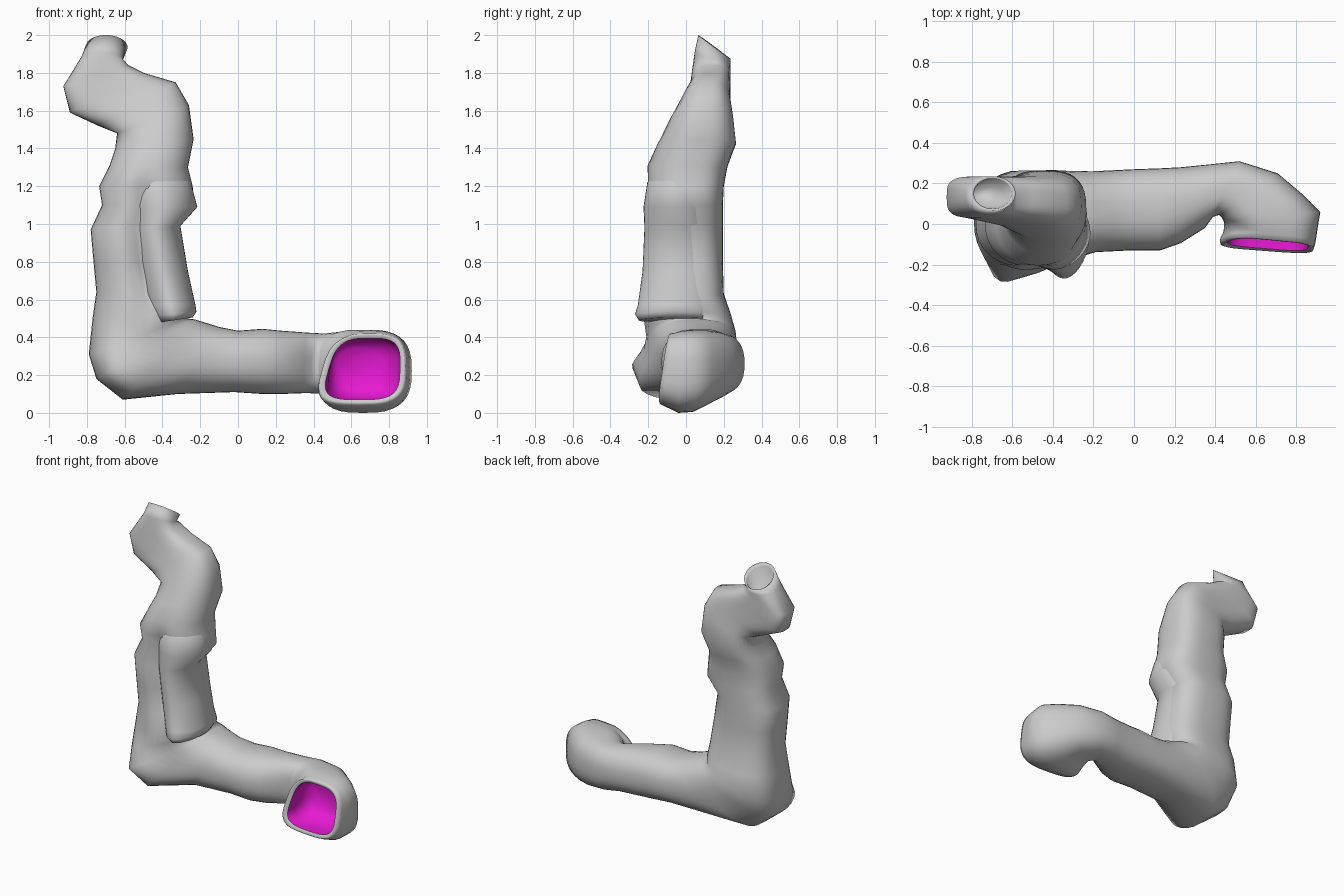
import bpy, bmesh, math
from mathutils import Vector

N = 36


def clamp(t):
    return max(0.0, min(1.0, t))


def side_ring(xl, zl, xr, zr, y0, y1, front=2.1, back=2.9, tilt=0.0):
    """Section given by two outline points of the front view and a depth range."""
    c = Vector(((xl + xr) / 2, (y0 + y1) / 2, (zl + zr) / 2))
    return c, Vector(((xr - xl) / 2, 0, (zr - zl) / 2)), Vector((0, (y1 - y0) / 2, tilt)), front, back


def plan_ring(xi, yi, xo, yo, z0, z1, power=2.8):
    """Section given by two outline points of the top view and a height range."""
    c = Vector(((xi + xo) / 2, (yi + yo) / 2, (z0 + z1) / 2))
    return c, Vector((0, 0, (z1 - z0) / 2)), Vector(((xo - xi) / 2, (yo - yi) / 2, 0)), power, power


def loft(name, rings, deform=None, caps=(True, True)):
    """Skin of superellipse sections; the two halves may differ in squareness."""
    bm = bmesh.new()
    loops = []
    for c, u, v, front, back in rings:
        loop = []
        for i in range(N):
            a = 2 * math.pi * i / N
            co, si = math.cos(a), math.sin(a)
            p = front if si < 0 else back
            q = c + u * math.copysign(abs(co) ** (2 / p), co) + v * math.copysign(abs(si) ** (2 / p), si)
            loop.append(bm.verts.new(deform(q) if deform else q))
        loops.append(loop)
    for a, b in zip(loops, loops[1:]):
        for i in range(N):
            j = (i + 1) % N
            bm.faces.new((a[i], a[j], b[j], b[i]))
    if caps[0]:
        bm.faces.new(loops[0][::-1])
    if caps[1]:
        bm.faces.new(loops[-1])
    bmesh.ops.recalc_face_normals(bm, faces=bm.faces)
    me = bpy.data.meshes.new(name)
    bm.to_mesh(me)
    bm.free()
    ob = bpy.data.objects.new(name, me)
    bpy.context.collection.objects.link(ob)
    for f in me.polygons:
        f.use_smooth = True
    return ob


def shape_arm(q):
    # crease down the front of the upright
    if q.y < 0 and 0.5 < q.z < 1.25:
        fade = clamp((q.z - 0.5) / 0.15) * clamp((1.25 - q.z) / 0.15)
        q.y += 0.07 * fade * math.exp(-((q.x + 0.48) / 0.06) ** 2)
    # low corner pushed forwards into a blunt point
    if q.x < -0.35:
        near = math.exp(-((q.x + 0.64) / 0.2) ** 2) * clamp((0.38 - q.z) / 0.16)
        q.y -= 0.15 * near * (0.45 + 0.55 * clamp((0.1 - q.y) / 0.2))
    return slant(q)


def slant(q):
    # cuff: inner edge leans outwards and the mouth leans back towards the top
    if q.x > 0.4:
        t = clamp((q.z - 0.06) / 0.34)
        q.x += (0.10 * t - 0.025) * clamp((0.04 - q.y) / 0.1) * clamp((0.9 - q.x) / 0.42)
        q.y += 0.05 * t * clamp((-0.02 - q.y) / 0.06)
    return q


# upright tube: tip opening, bent neck, column and elbow
tip = [
    (-0.81, 1.72, -0.64, 1.78, 0.09, 0.19, 2, 2, -0.02),
    (-0.79, 1.93, -0.605, 1.92, 0.075, 0.225, 2, 2, -0.055),
    (-0.805, 1.94, -0.585, 1.935, 0.065, 0.235, 2, 2, -0.063),
    (-0.83, 1.88, -0.61, 1.87, 0.045, 0.235, 2.3, 2.3, -0.03),
    (-0.925, 1.73, -0.58, 1.84, 0.03, 0.235, 3.6, 3.6),
    (-0.89, 1.59, -0.50, 1.80, 0.02, 0.235, 3.2, 3.6),
    (-0.74, 1.52, -0.33, 1.75, -0.02, 0.235, 2.6, 3),
]
upright = [
    (-0.64, 1.48, -0.26, 1.63, -0.08, 0.25),
    (-0.65, 1.40, -0.235, 1.45, -0.15, 0.265),
    (-0.68, 1.31, -0.265, 1.30, -0.205, 0.22),
    (-0.735, 1.20, -0.24, 1.20, -0.215, 0.20),
    (-0.72, 1.10, -0.23, 1.10, -0.21, 0.195),
    (-0.78, 0.97, -0.315, 1.00, -0.21, 0.195),
    (-0.765, 0.80, -0.285, 0.80, -0.21, 0.195),
    (-0.75, 0.64, -0.255, 0.62, -0.21, 0.20),
    (-0.77, 0.50, -0.25, 0.53, -0.23, 0.24),
    (-0.79, 0.31, -0.27, 0.50, -0.21, 0.265),
    (-0.75, 0.18, -0.23, 0.495, -0.20, 0.27),
    (-0.61, 0.07, -0.18, 0.48, -0.18, 0.265),
]
# level tube
level = [
    (-0.32, 0.10, -0.10, 0.455, -0.14, 0.26),
    (-0.02, 0.11, 0.00, 0.435, -0.13, 0.27),
    (0.13, 0.10, 0.13, 0.445, -0.13, 0.275),
    (0.23, 0.10, 0.23, 0.435, -0.095, 0.28),
]
# end turning forwards to the open cuff
turn = [
    (0.35, -0.02, 0.38, 0.295, 0.105, 0.425),
    (0.39, 0.035, 0.52, 0.31, 0.10, 0.42),
    (0.42, 0.045, 0.71, 0.25, 0.075, 0.43),
    (0.43, 0.035, 0.84, 0.14, 0.035, 0.44),
    (0.44, 0.01, 0.92, 0.06, 0.005, 0.44),
    (0.44, -0.04, 0.905, -0.04, 0.0, 0.435),
    (0.42, -0.085, 0.895, -0.12, 0.03, 0.425),
    (0.42, -0.11, 0.885, -0.15, 0.045, 0.42),
    (0.435, -0.115, 0.87, -0.15, 0.055, 0.41),
    (0.455, -0.105, 0.855, -0.14, 0.07, 0.395),
]
rings = [side_ring(*r) for r in tip + upright]
rings += [side_ring(*r, 2.3, 2.4) for r in level]
rings += [plan_ring(*r, 2.3 + 0.13 * i) for i, r in enumerate(turn)]
loft("bent_sleeve", rings, shape_arm, (True, False))

# overhanging fold blended into the inner front of the upright
fold = [
    (-0.56, 1.34, -0.31, 1.34, -0.10, 0.10),
    (-0.58, 1.22, -0.25, 1.22, -0.205, 0.12),
    (-0.57, 1.09, -0.215, 1.09, -0.225, 0.13),
    (-0.56, 0.97, -0.305, 0.99, -0.22, 0.13),
    (-0.53, 0.75, -0.265, 0.75, -0.23, 0.14),
    (-0.49, 0.57, -0.225, 0.57, -0.255, 0.15),
    (-0.47, 0.51, -0.22, 0.535, -0.27, 0.15),
    (-0.44, 0.475, -0.24, 0.505, -0.25, 0.14),
]
loft("front_fold", [side_ring(*r, 1.8, 2.1) for r in fold])

# magenta inside of the cuff
lining = [
    (0.455, -0.105, 0.855, -0.14, 0.07, 0.395, 3.47),
    (0.47, -0.03, 0.86, -0.05, 0.065, 0.395, 3.2),
    (0.48, 0.05, 0.84, 0.06, 0.08, 0.39, 3.0),
    (0.52, 0.11, 0.76, 0.11, 0.13, 0.34, 2.6),
]
cuff = loft("cuff_lining", [plan_ring(*r) for r in lining], slant, (False, True))
cuff.data.flip_normals()
mat = bpy.data.materials.new("magenta")
mat.diffuse_color = (0.8, 0.01, 0.65, 1)
cuff.data.materials.append(mat)
